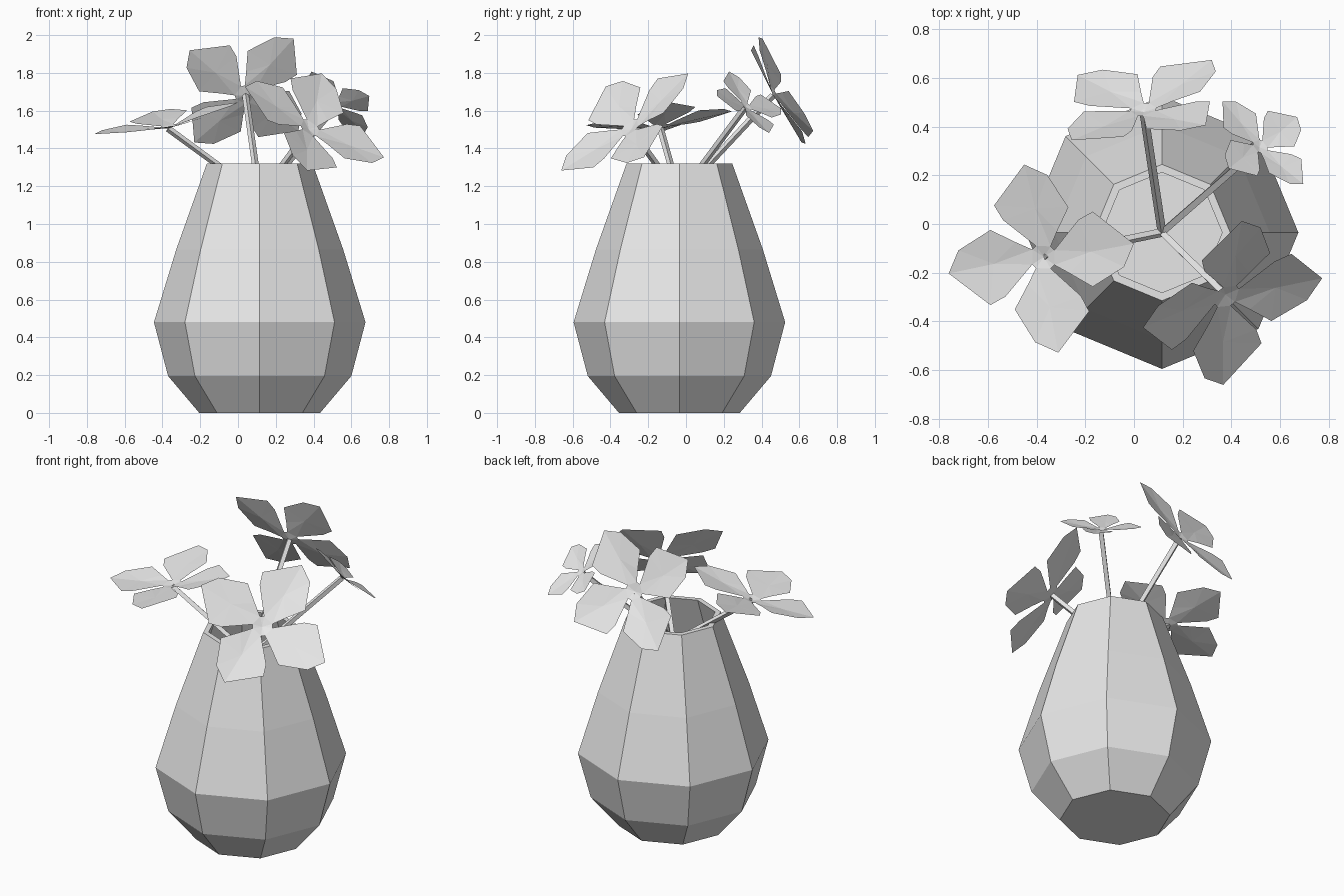
import bpy, bmesh, math
from mathutils import Vector, Matrix

old = bpy.data.objects.get("Cube")
if old:
    bpy.data.objects.remove(old, do_unlink=True)

# One plain clay colour for everything
clay = bpy.data.materials.new("pale_grey")
clay.use_nodes = True
clay.diffuse_color = (0.8, 0.8, 0.8, 1)
clay.node_tree.nodes["Principled BSDF"].inputs["Base Color"].default_value = (0.8, 0.8, 0.8, 1)

AXIS = Vector((0.115, -0.035, 0))


def add_object(name, data):
    obj = bpy.data.objects.new(name, data)
    data.materials.append(clay)
    bpy.context.scene.collection.objects.link(obj)
    return obj


def lathe(name, profile, sides):
    """Closed shell from (radius, height) rings, capped at both ends."""
    bm = bmesh.new()
    rings = []
    for r, z in profile:
        angles = [math.tau * i / sides for i in range(sides)]
        rings.append([bm.verts.new((r * math.cos(a), r * math.sin(a), z)) for a in angles])
    for low, high in zip(rings, rings[1:]):
        for i in range(sides):
            j = (i + 1) % sides
            bm.faces.new((low[i], low[j], high[j], high[i]))
    bm.faces.new(rings[0][::-1])
    bm.faces.new(rings[-1])
    bmesh.ops.recalc_face_normals(bm, faces=bm.faces)
    mesh = bpy.data.meshes.new(name)
    bm.to_mesh(mesh)
    bm.free()
    return add_object(name, mesh)


# Vase: outer wall up, rim, inner wall down to the inside floor
outer = [(0.32, 0), (0.485, 0.195), (0.56, 0.48), (0.442, 0.865), (0.28, 1.32)]
inner = [(r - 0.033, max(z, 0.04)) for r, z in reversed(outer)]
vase = lathe("vase", outer + inner, 8)
vase.location = AXIS

# Petal outline: (along, sideways, lift), from the hub round the tip and back
OUTLINE = [(0.045, -0.03, 0.012), (0.11, -0.06, 0.028), (0.21, -0.11, 0.048),
           (0.34, -0.025, 0.055), (0.38, 0.07, 0.055), (0.21, 0.195, 0.048),
           (0.15, 0.16, 0.038), (0.045, 0.03, 0.012)]
CREASE = (0.2, 0.03, 0.03)


def flower(name, centre, normal, toward, size):
    n = Vector(normal).normalized()
    u = Vector(toward)
    u = (u - n * u.dot(n)).normalized()
    v = n.cross(u)
    frame = Matrix((u, v, n)).transposed().to_4x4()
    bm = bmesh.new()
    hub = bm.verts.new((0, 0, 0))
    hub_ring = []
    for k in range(4):
        turn = Matrix.Rotation(k * math.pi / 2, 3, "Z")
        edge = [bm.verts.new(turn @ Vector(p)) for p in OUTLINE]
        mid = bm.verts.new(turn @ Vector(CREASE))
        # Folded blade fanned around the crease point
        for a, b in zip(edge, edge[1:] + edge[:1]):
            bm.faces.new((mid, a, b))
        hub_ring += [edge[0], edge[-1]]
    # Shallow hub
    for a, b in zip(hub_ring, hub_ring[1:] + hub_ring[:1]):
        bm.faces.new((hub, a, b))
    mesh = bpy.data.meshes.new(name)
    bm.to_mesh(mesh)
    bm.free()
    obj = add_object(name, mesh)
    obj.matrix_world = Matrix.Translation(centre) @ frame @ Matrix.Scale(size, 4)


def stem(name, tip):
    curve = bpy.data.curves.new(name, "CURVE")
    curve.dimensions = "3D"
    curve.bevel_depth = 0.018
    curve.bevel_resolution = 0
    curve.use_fill_caps = True
    path = [AXIS + Vector((0, 0, 0.04)), AXIS + Vector((0, 0, 1.15)), Vector(tip)]
    spline = curve.splines.new("POLY")
    spline.points.add(len(path) - 1)
    for point, co in zip(spline.points, path):
        point.co = (*co, 1)
    spline.use_smooth = False
    add_object(name, curve)


# Flowers: centre, facing direction, direction of one petal, size
FLOWERS = {
    "right": ((-0.37, -0.135, 1.505), (-0.2, -0.13, 1), (0, 1, 0.13), 1.02),
    "front": ((0.375, -0.29, 1.5), (0.49, -0.56, 0.66), (0.1, 0.335, 0.21), 1.1),
    "back": ((0.04, 0.46, 1.68), (-0.15, 0.87, 0.47), (0.19, -0.12, 0.285), 1.02),
    "left": ((0.515, 0.315, 1.62), (0.42, 0.55, 0.72), (-0.16, -0.07, 0.145), 0.62),
}
for side, (centre, normal, toward, size) in FLOWERS.items():
    flower(side + "_flower", Vector(centre), normal, toward, size)
    stem(side + "_stem", centre)
